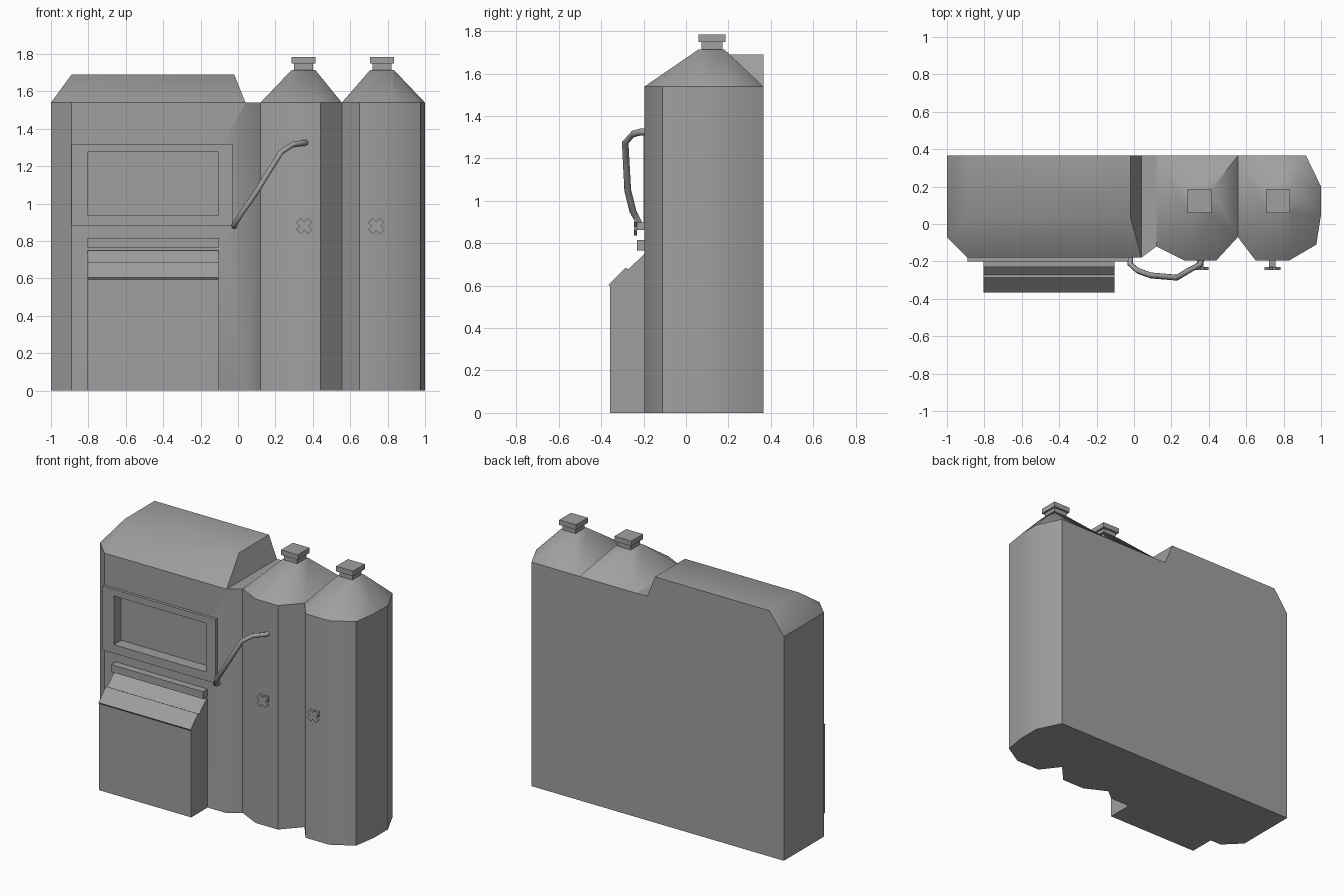
import bpy
import bmesh
import math
from mathutils import Vector

if "Cube" in bpy.data.objects:
    bpy.data.objects.remove(bpy.data.objects["Cube"], do_unlink=True)

grey = bpy.data.materials.new("plain grey")
grey.use_nodes = True
grey.diffuse_color = (0.35, 0.35, 0.35, 1)
grey.node_tree.nodes["Principled BSDF"].inputs["Base Color"].default_value = grey.diffuse_color

BODY_TOP = 1.54
BACK = 0.365


def finish(name, bm, smooth=None):
    """Turn a bmesh into an object with the shared material."""
    bmesh.ops.remove_doubles(bm, verts=bm.verts, dist=0.0005)
    bmesh.ops.recalc_face_normals(bm, faces=bm.faces)
    mesh = bpy.data.meshes.new(name)
    bm.to_mesh(mesh)
    bm.free()
    mesh.materials.append(grey)
    obj = bpy.data.objects.new(name, mesh)
    bpy.context.collection.objects.link(obj)
    if smooth:
        activate(obj)
        bpy.ops.object.shade_smooth_by_angle(angle=math.radians(smooth))
    return obj


def activate(obj):
    bpy.ops.object.select_all(action="DESELECT")
    obj.select_set(True)
    bpy.context.view_layer.objects.active = obj


def loft(name, lower, upper, smooth=None):
    """Join two matching loops of points and cap both ends."""
    bm = bmesh.new()
    a = [bm.verts.new(p) for p in lower]
    b = [bm.verts.new(p) for p in upper]
    bm.faces.new(a)
    bm.faces.new(b)
    for i in range(len(a)):
        j = (i + 1) % len(a)
        bm.faces.new((a[i], a[j], b[j], b[i]))
    return finish(name, bm, smooth)


def box(name, x, y, z):
    corners = [(x[0], y[0]), (x[1], y[0]), (x[1], y[1]), (x[0], y[1])]
    return loft(name, [(*c, z[0]) for c in corners], [(*c, z[1]) for c in corners])


def tapered_top(name, outline, x, y, top):
    """Rise from an outline to a smaller flat rectangle."""
    lower = [(px, py, BODY_TOP) for px, py in outline]
    upper = [(min(max(px, x[0]), x[1]), min(max(py, y[0]), y[1]), top) for px, py in outline]
    return loft(name, lower, upper, 62)


# Footprints of the cabinet and the two tanks, listed from the left round to the right
cabinet = [(-1, BACK), (-1, -0.07), (-0.89, -0.18), (0.04, -0.18)]
tank_a = [(0.12, -0.12), (0.27, -0.195), (0.44, -0.195), (0.555, -0.07)]
tank_b = [(0.65, -0.195), (0.83, -0.195), (0.975, -0.11), (1, 0.05), (1, 0.2), (0.92, BACK)]
footprint = cabinet + tank_a + tank_b

# Main body
body = loft("body", [(x, y, 0) for x, y in footprint],
            [(x, y, BODY_TOP) for x, y in footprint], 40)

# Roof over the cabinet and shoulders over the tanks
tapered_top("cabinet_roof", cabinet + [(0.04, BACK)], (-0.89, -0.02), (0.04, BACK), 1.69)
shoulders = {"inner": (0.35, tank_a + [(0.555, BACK), (0.12, BACK)]),
             "outer": (0.77, [(0.555, BACK), tank_a[-1]] + tank_b)}
for side, (cx, outline) in shoulders.items():
    tapered_top(side + "_tank_shoulder", outline, (cx - 0.063, cx + 0.063), (0.06, 0.18), 1.715)
    # Square neck and cap
    for part, r, z in (("neck", 0.05, (1.70, 1.752)), ("cap", 0.064, (1.75, 1.785))):
        box(side + "_tank_" + part, (cx - r, cx + r), (0.122 - r, 0.122 + r), z)

# Window panel with a recess cut through it into the body
panel = box("window_panel", (-0.89, -0.03), (-0.2, -0.17), (0.88, 1.32))
cutter = box("window_cutter", (-0.805, -0.105), (-0.4, -0.12), (0.94, 1.275))
cutter.hide_render = True
for target in (panel, body):
    mod = target.modifiers.new("window", "BOOLEAN")
    mod.operation = "DIFFERENCE"
    mod.solver = "EXACT"
    mod.object = cutter
    activate(target)
    bpy.ops.object.modifier_apply(modifier=mod.name)
bpy.data.objects.remove(cutter, do_unlink=True)

# Hopper with a sloping stepped lid, and the ledge above it
profile = [(-0.17, 0), (-0.358, 0), (-0.358, 0.595), (-0.365, 0.605),
           (-0.285, 0.685), (-0.272, 0.678), (-0.195, 0.75), (-0.17, 0.75)]
loft("hopper", [(-0.805, y, z) for y, z in profile], [(-0.105, y, z) for y, z in profile])
box("ledge", (-0.805, -0.105), (-0.23, -0.17), (0.765, 0.815))

# Bent handle
path = [(-0.02, -0.17, 0.88), (-0.02, -0.215, 0.885), (0.02, -0.25, 0.95), (0.09, -0.275, 1.05),
        (0.23, -0.287, 1.275), (0.29, -0.25, 1.315), (0.355, -0.215, 1.325), (0.365, -0.18, 1.325)]
curve = bpy.data.curves.new("handle", "CURVE")
curve.dimensions = "3D"
curve.bevel_depth = 0.016
curve.bevel_resolution = 1
curve.use_fill_caps = True
spline = curve.splines.new("POLY")
spline.points.add(len(path) - 1)
for point, co in zip(spline.points, path):
    point.co = (*co, 1)
handle = bpy.data.objects.new("handle", curve)
bpy.context.collection.objects.link(handle)
activate(handle)
bpy.ops.object.convert(target="MESH")
handle = bpy.context.object
handle.data.materials.clear()
handle.data.materials.append(grey)


# Cross-shaped valve knobs on short stems
def cross_outline(arm, half):
    points = []
    for k in range(4):
        for p in ((arm, -half), (arm, half), (half, half)):
            v = Vector(p)
            angle = math.radians(45 + 90 * k)
            c, s = math.cos(angle), math.sin(angle)
            points.append((v.x * c - v.y * s, v.x * s + v.y * c))
    return points


for side, cx in (("inner", 0.355), ("outer", 0.74)):
    cross = cross_outline(0.044, 0.017)
    loft(side + "_valve_knob", [(cx + x, -0.245, 0.88 + z) for x, z in cross],
         [(cx + x, -0.23, 0.88 + z) for x, z in cross])
    box(side + "_valve_stem", (cx - 0.017, cx + 0.017), (-0.235, -0.18), (0.863, 0.897))
